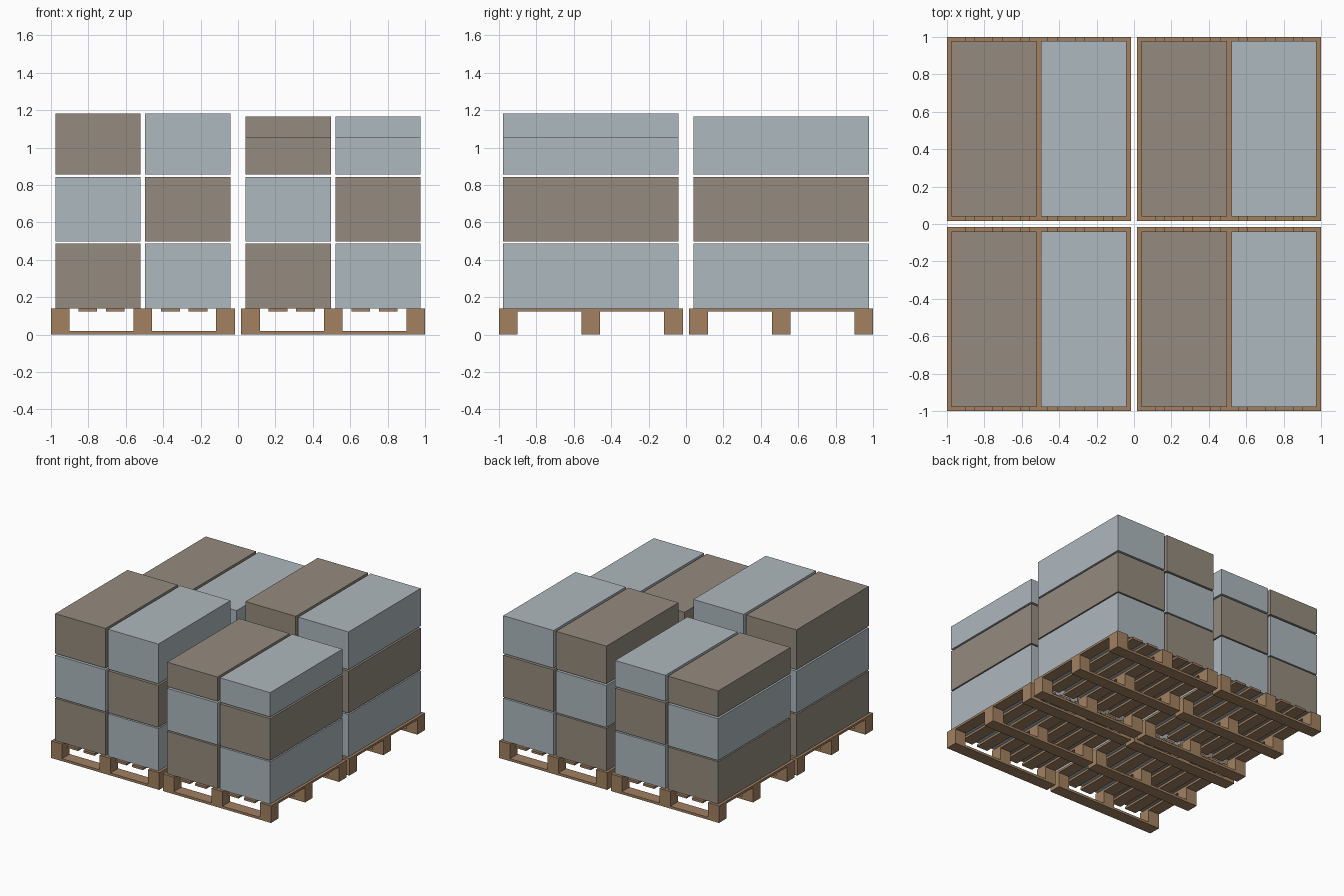
import bpy

if "Cube" in bpy.data.objects:
    bpy.data.objects.remove(bpy.data.objects["Cube"])


def material(name, rgb):
    m = bpy.data.materials.new(name)
    m.diffuse_color = (*rgb, 1)
    m.use_nodes = True
    m.node_tree.nodes["Principled BSDF"].inputs["Base Color"].default_value = m.diffuse_color
    return m


WOOD = material("wood", (0.36, 0.22, 0.12))
TAN = material("tan_card", (0.30, 0.26, 0.21))
GREY = material("grey_card", (0.42, 0.48, 0.515))


def box(name, cx, cy, z0, z1, sx, sy, mat):
    """Box centred on (cx, cy) spanning z0..z1."""
    bpy.ops.mesh.primitive_cube_add(size=1, location=(cx, cy, (z0 + z1) / 2))
    ob = bpy.context.object
    ob.name = name
    ob.scale = (sx, sy, z1 - z0)
    bpy.ops.object.transform_apply(location=False, rotation=False, scale=True)
    ob.data.materials.append(mat)
    return ob


SIZE = 0.983              # pallet side
BOARD = 0.1               # board and block width
CENTRE = 0.5085           # pallet centre offset
SPAN = (SIZE - BOARD) / 2
BOTTOM_TOP, DECK_LOW, DECK_TOP = 0.02, 0.122, 0.14


def pallet(cx, cy):
    # deck boards running front to back
    for i in range(7):
        box("deck_board", cx - SPAN + i * SPAN / 3, cy, DECK_LOW, DECK_TOP, BOARD, SIZE, WOOD)
    for j in (-1, 0, 1):
        y = cy + j * SPAN
        # bottom runner and its three blocks
        box("bottom_runner", cx, y, 0, BOTTOM_TOP, SIZE, BOARD, WOOD)
        for i in (-1, 0, 1):
            box("block", cx + i * SPAN, y, BOTTOM_TOP, DECK_LOW, BOARD, BOARD, WOOD)


def load(cx, cy, top):
    # three layers of two cartons in alternating colours
    layers = [(DECK_TOP, 0.488), (0.498, 0.842), (0.856, top)]
    for k, (z0, z1) in enumerate(layers):
        for i, side in enumerate((-1, 1)):
            mat = TAN if (i + k) % 2 == 0 else GREY
            box("carton", cx + side * 0.24, cy, z0, z1, 0.457, 0.938, mat)


# four loaded pallets with different load heights
heights = {(-1, -1): 1.183, (1, -1): 1.056, (-1, 1): 1.07, (1, 1): 1.166}
for (sx, sy), top in heights.items():
    pallet(sx * CENTRE, sy * CENTRE)
    load(sx * CENTRE, sy * CENTRE, top)
